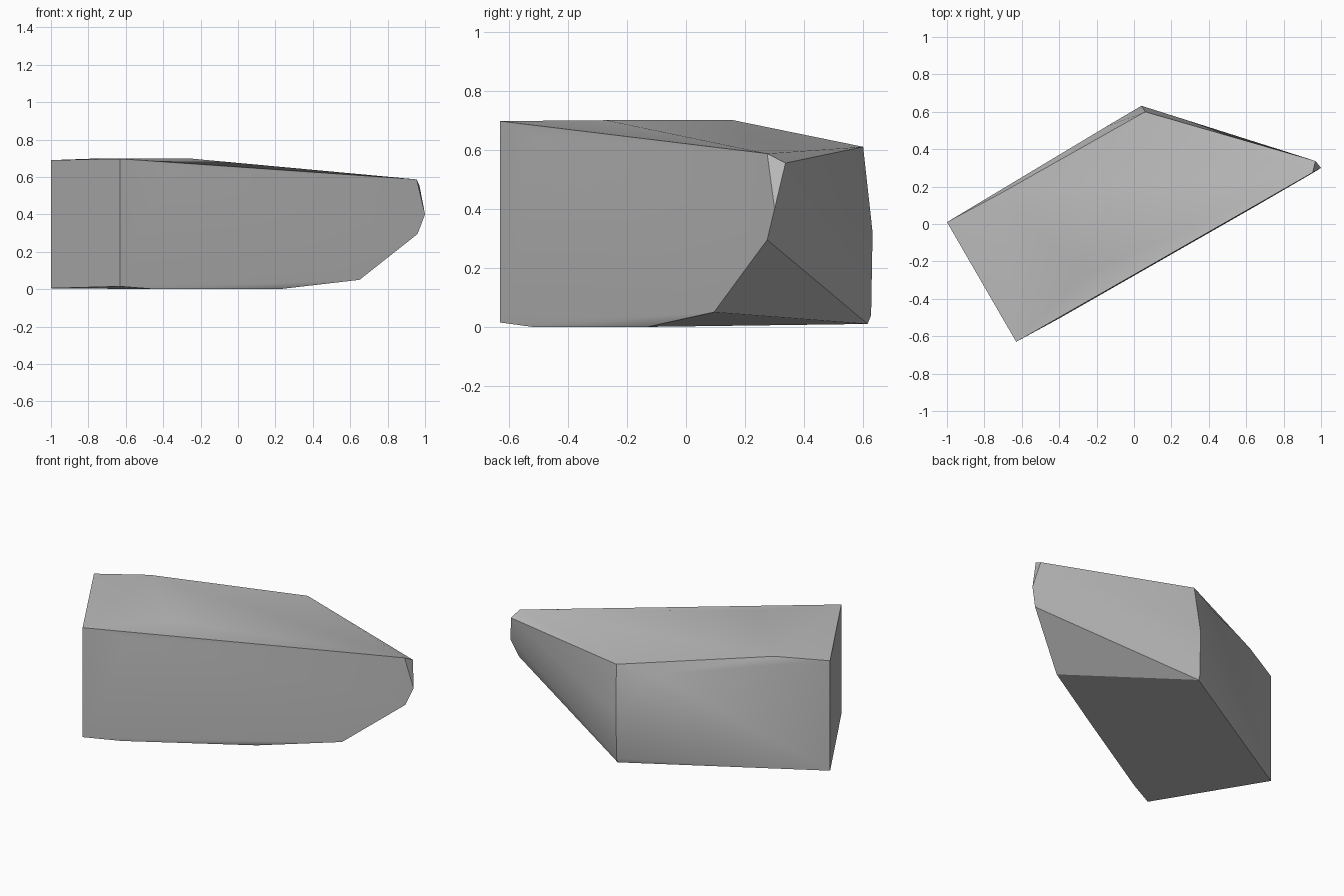
import bpy
import bmesh
import math

cube = bpy.data.objects.get("Cube")
if cube:
    bpy.data.objects.remove(cube, do_unlink=True)

# Corner points of the chipped stone block, grouped by region
top = [(-1, .01, .69), (-.63, -.63, .697), (-.27, -.27, .70),
       (-.72, .16, .70), (.06, .60, .61)]
tip = [(.955, .275, .587), (.97, .337, .555), (1, .30, .40),
       (.96, .275, .295), (.65, .095, .05)]
back = [(.04, .632, .32), (.04, .627, .04), (-.15, .52, .57)]
front_chip = [(-.40, -.505, .645)]
base = [(-1, .01, .005), (-.63, -.63, .015), (-.44, -.52, 0),
        (.22, -.13, 0), (.04, .615, .01)]

# Wrap the points in one convex solid
bm = bmesh.new()
for co in top + tip + back + front_chip + base:
    bm.verts.new(co)
hull = bmesh.ops.convex_hull(bm, input=bm.verts)
loose = [g for g in hull["geom_interior"] + hull["geom_unused"]
         if isinstance(g, bmesh.types.BMVert)]
bmesh.ops.delete(bm, geom=list(set(loose)), context='VERTS')
bmesh.ops.recalc_face_normals(bm, faces=bm.faces)
mesh = bpy.data.meshes.new("stone_block")
bm.to_mesh(mesh)
bm.free()

# Plain grey stone
grey = bpy.data.materials.new("stone_grey")
grey.use_nodes = True
colour = (.5, .5, .5, 1)
grey.diffuse_color = colour
grey.node_tree.nodes["Principled BSDF"].inputs["Base Color"].default_value = colour
mesh.materials.append(grey)

# Soft shading over shallow facets, crisp main edges
block = bpy.data.objects.new("stone_block", mesh)
bpy.context.collection.objects.link(block)
bpy.ops.object.select_all(action='DESELECT')
block.select_set(True)
bpy.context.view_layer.objects.active = block
bpy.ops.object.shade_smooth_by_angle(angle=math.radians(30))
